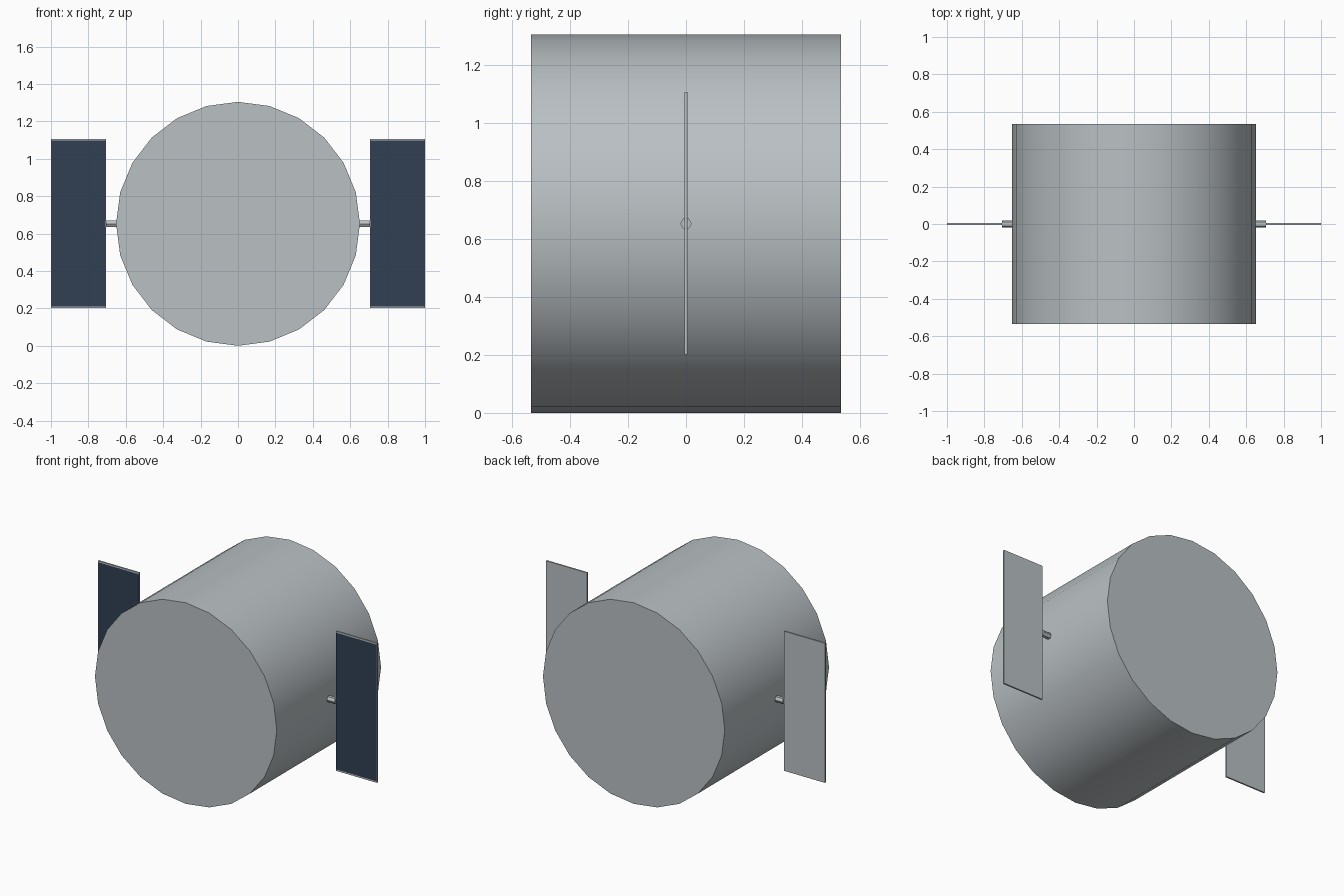
import bpy
import bmesh
from math import pi
from mathutils import Matrix

if "Cube" in bpy.data.objects:
    bpy.data.objects.remove(bpy.data.objects["Cube"])

RADIUS = 0.652
LENGTH = 1.068


def material(name, color):
    mat = bpy.data.materials.new(name)
    mat.use_nodes = True
    mat.diffuse_color = color
    mat.node_tree.nodes["Principled BSDF"].inputs["Base Color"].default_value = color
    return mat


metal = material("light grey metal", (0.49, 0.53, 0.55, 1))
cells = material("dark blue cells", (0.031, 0.05, 0.088, 1))


def cylinder(name, sides, radius, depth, location, rotation):
    bpy.ops.mesh.primitive_cylinder_add(vertices=sides, radius=radius, depth=depth,
                                        location=location, rotation=rotation)
    obj = bpy.context.object
    obj.name = name
    obj.data.materials.append(metal)
    return obj


# Body: a smooth drum lying along y
cylinder("body", 24, RADIUS, LENGTH, (0, 0, RADIUS), (pi / 2, 0, 0))
bpy.ops.object.shade_smooth_by_angle(angle=pi / 6)


# Panel: thin box whose front face is inset to hold the dark cells
def panel(name, x):
    bm = bmesh.new()
    bmesh.ops.create_cube(bm, size=1)
    bm.normal_update()
    front = min(bm.faces, key=lambda f: f.normal.y)
    bmesh.ops.inset_region(bm, faces=[front], thickness=0.015)
    front.material_index = 1
    bm.transform(Matrix.Diagonal((0.295, 0.01, 0.905, 1)))
    mesh = bpy.data.meshes.new(name)
    bm.to_mesh(mesh)
    bm.free()
    mesh.materials.append(metal)
    mesh.materials.append(cells)
    obj = bpy.data.objects.new(name, mesh)
    obj.location = (x, 0, RADIUS + 0.002)
    bpy.context.collection.objects.link(obj)


# Each side has a hexagonal rod carrying a panel
for side, s in (("left", 1), ("right", -1)):
    cylinder(side + "_rod", 6, 0.02, 0.08, (s * 0.665, 0, RADIUS), (0, pi / 2, 0))
    bpy.ops.object.shade_smooth_by_angle(angle=pi / 6)
    panel(side + "_panel", s * 0.8525)
